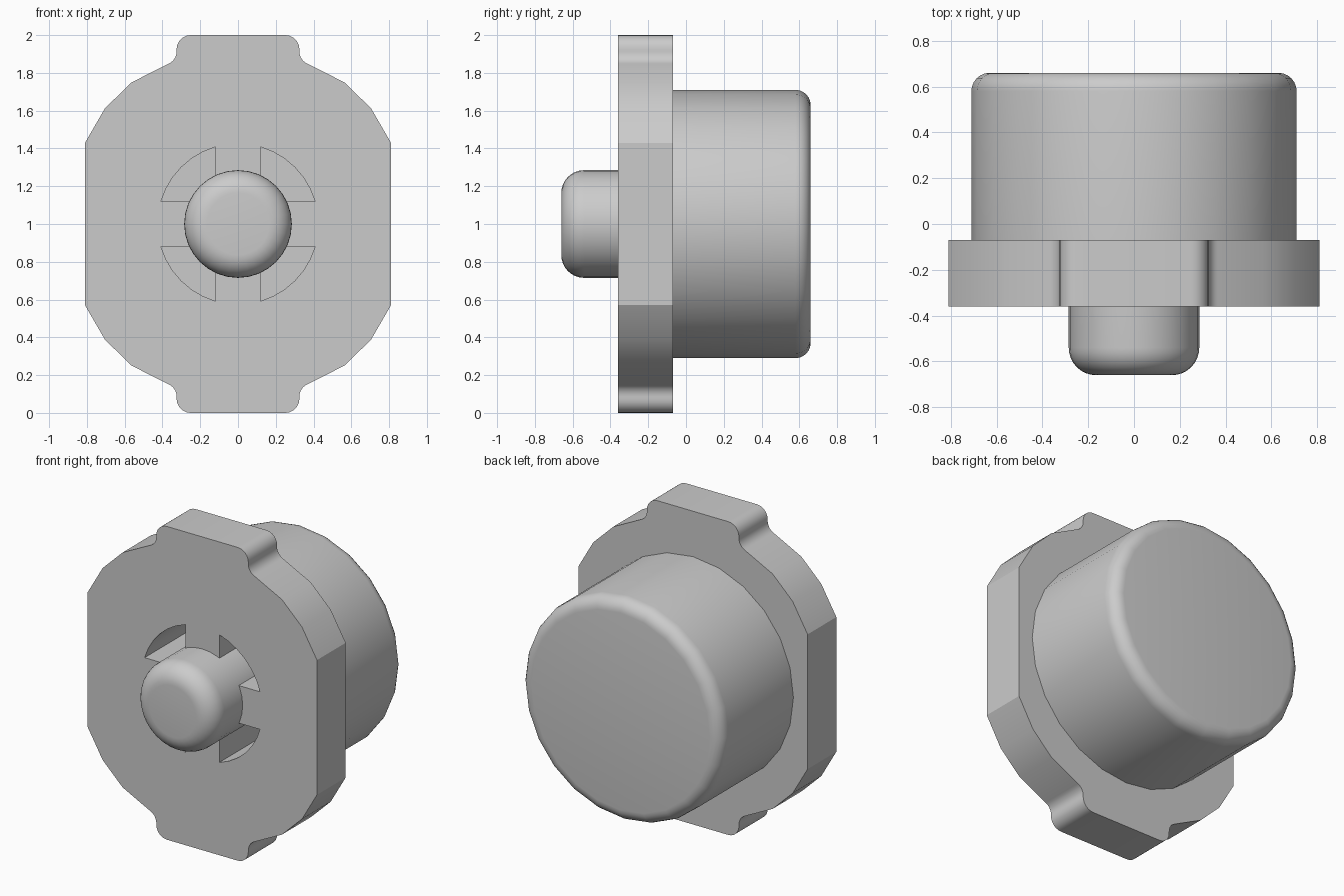
import bpy
import bmesh
import math

cube = bpy.data.objects.get("Cube")
if cube:
    bpy.data.objects.remove(cube, do_unlink=True)

grey = bpy.data.materials.new("plain grey")
grey.use_nodes = True
COLOUR = (0.6, 0.6, 0.6, 1.0)
grey.diffuse_color = COLOUR
grey.node_tree.nodes["Principled BSDF"].inputs["Base Color"].default_value = COLOUR

CENTRE_Z = 1.0


def finish(name, bm):
    bmesh.ops.recalc_face_normals(bm, faces=bm.faces)
    mesh = bpy.data.meshes.new(name)
    bm.to_mesh(mesh)
    bm.free()
    mesh.materials.append(grey)
    obj = bpy.data.objects.new(name, mesh)
    bpy.context.collection.objects.link(obj)
    return obj


def activate(obj):
    bpy.ops.object.select_all(action='DESELECT')
    obj.select_set(True)
    bpy.context.view_layer.objects.active = obj


def arc(cx, cz, r, a0, a1, n):
    """Points on an arc, angles in degrees."""
    angles = [math.radians(a0 + (a1 - a0) * i / n) for i in range(n + 1)]
    return [(cx + r * math.cos(a), cz + r * math.sin(a)) for a in angles]


def add_prism(bm, outline, y0, y1):
    """Extrude an (x, z) outline, measured from the axis, along y."""
    face = bm.faces.new([bm.verts.new((x, y0, z + CENTRE_Z)) for x, z in outline])
    new = bmesh.ops.extrude_face_region(bm, geom=[face], use_keep_orig=True)["geom"]
    bmesh.ops.translate(bm, vec=(0, y1 - y0, 0),
                        verts=[v for v in new if isinstance(v, bmesh.types.BMVert)])


def rounded_cylinder(name, radius, y_open, y_round, fillet, sides, steps):
    """Cylinder along y with a filleted rim at y_round."""
    s = 1 if y_round > y_open else -1
    rim = arc(radius - fillet, 0, fillet, 0, 90, steps)
    rings = [(radius, y_open)] + [(r, y_round + s * (h - fillet)) for r, h in rim]
    bm = bmesh.new()
    loops = []
    for r, y in rings:
        turns = [2 * math.pi * i / sides for i in range(sides)]
        loops.append([bm.verts.new((r * math.cos(t), y, CENTRE_Z + r * math.sin(t)))
                      for t in turns])
    for a, b in zip(loops, loops[1:]):
        for i in range(sides):
            j = (i + 1) % sides
            bm.faces.new((a[i], a[j], b[j], b[i]))
    bm.faces.new(loops[0])
    bm.faces.new(loops[-1])
    return finish(name, bm)


# Flange plate: one quarter outline, mirrored into the full shape
quarter = [(0.81, 0.43), (0.704, 0.613), (0.563, 0.75)]
quarter += arc(0.395, 0.913, 0.07, 245, 180, 6)
quarter += arc(0.25, 0.925, 0.075, 0, 90, 6)
upper = quarter + [(-x, z) for x, z in reversed(quarter)]
outline = upper + [(x, -z) for x, z in reversed(upper)]
bm = bmesh.new()
add_prism(bm, outline, -0.36, -0.07)
plate = finish("flange_plate", bm)

# Rear housing and front button
body = rounded_cylinder("rear_housing", 0.71, -0.07, 0.66, 0.08, 24, 6)
knob = rounded_cylinder("front_button", 0.285, 0.30, -0.66, 0.12, 32, 8)

# Four deep quarter-round pockets around the button
GAP, REACH = 0.12, 0.425
edge = math.degrees(math.asin(GAP / REACH))
pocket = [(GAP, GAP)] + arc(0, 0, REACH, edge, 90 - edge, 6)
bm = bmesh.new()
for sx in (1, -1):
    for sz in (1, -1):
        add_prism(bm, [(sx * x, sz * z) for x, z in pocket], -0.45, 0.30)
cutter = finish("pocket_cutter", bm)
cutter.hide_render = True

for obj in (plate, body):
    mod = obj.modifiers.new("pockets", 'BOOLEAN')
    mod.operation = 'DIFFERENCE'
    mod.solver = 'EXACT'
    mod.object = cutter
    activate(obj)
    bpy.ops.object.modifier_apply(modifier=mod.name)
bpy.data.objects.remove(cutter, do_unlink=True)

# Smooth curved surfaces, keep crisp edges
for obj, angle in ((plate, 20), (body, 30), (knob, 30)):
    activate(obj)
    bpy.ops.object.shade_smooth_by_angle(angle=math.radians(angle))
